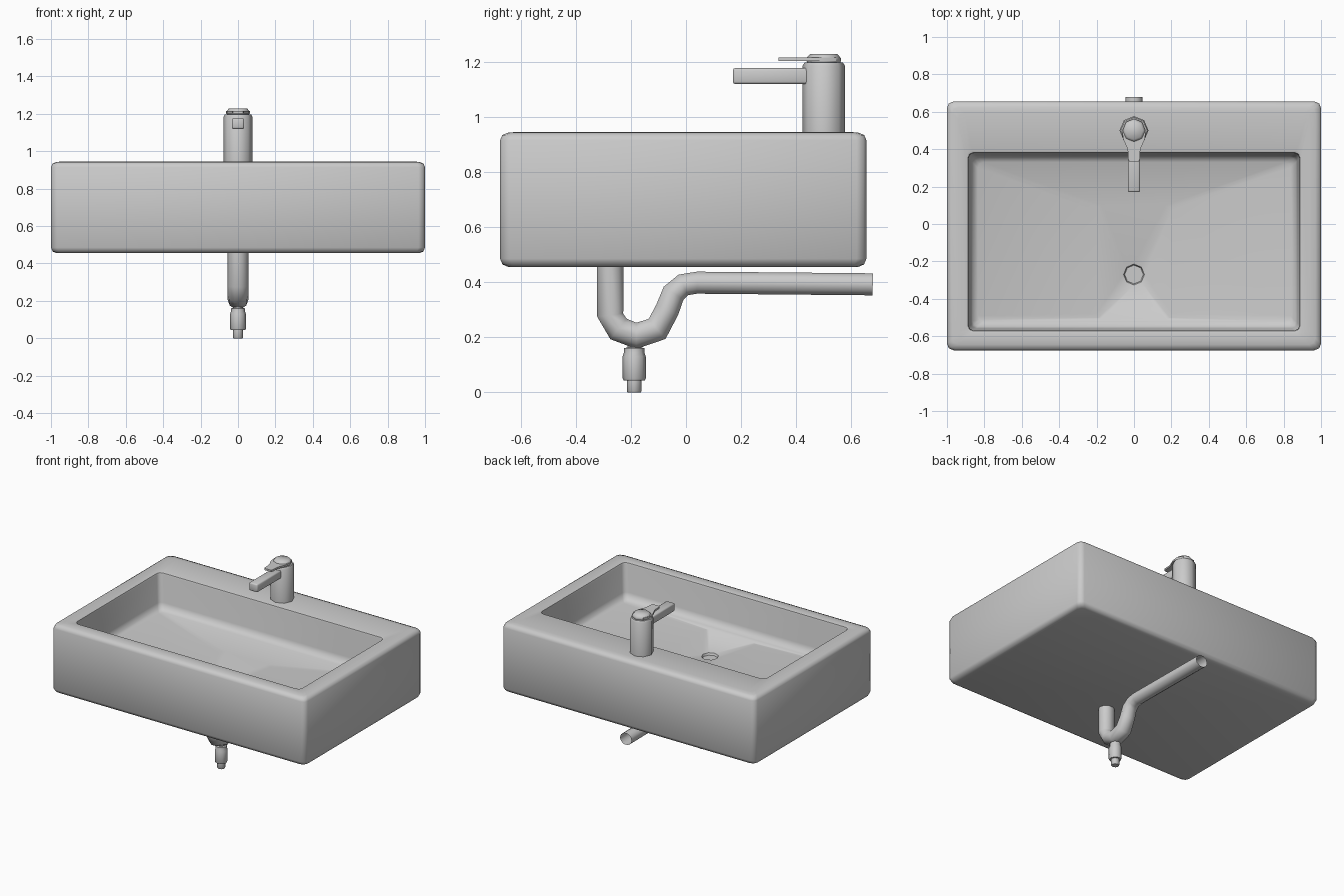
import bpy, bmesh
from math import sin, cos, pi, radians
from mathutils import Vector

if "Cube" in bpy.data.objects:
    bpy.data.objects.remove(bpy.data.objects["Cube"])


def finish(name, bm):
    bmesh.ops.remove_doubles(bm, verts=bm.verts, dist=0.0005)
    bmesh.ops.recalc_face_normals(bm, faces=bm.faces)
    me = bpy.data.meshes.new(name)
    bm.to_mesh(me)
    bm.free()
    ob = bpy.data.objects.new(name, me)
    bpy.context.collection.objects.link(ob)
    bpy.ops.object.select_all(action='DESELECT')
    ob.select_set(True)
    bpy.context.view_layer.objects.active = ob
    bpy.ops.object.shade_smooth_by_angle(angle=radians(50))
    return ob


def loft(name, rings, cap=True):
    bm = bmesh.new()
    rows = [[bm.verts.new(p) for p in r] for r in rings]
    for a, b in zip(rows, rows[1:]):
        n = len(a)
        for i in range(n):
            j = (i + 1) % n
            bm.faces.new((a[i], a[j], b[j], b[i]))
    if cap:
        bm.faces.new(rows[0])
        bm.faces.new(rows[-1])
    return finish(name, bm)


def rrect(x, y0, y1, r, z, n=2):
    """Rounded rectangle ring, symmetric in x."""
    pts = []
    corners = ((x - r, y1 - r), (r - x, y1 - r), (r - x, y0 + r), (x - r, y0 + r))
    for k, (cx, cy) in enumerate(corners):
        for i in range(n + 1):
            a = (k + i / n) * pi / 2
            pts.append((cx + r * cos(a), cy + r * sin(a), z))
    return pts


def lathe(name, y, profile, n=8):
    return loft(name, [[(r * cos(2 * pi * i / n), y + r * sin(2 * pi * i / n), z)
                        for i in range(n)] for r, z in profile])


# Basin: outer shell, rim, inner walls, and floor falling to the drain
rings = []
for inset, z in ((.03, .455), (.009, .464), (0, .485), (0, .915), (.008, .934), (.03, .943), (.06, .945)):
    rings.append(rrect(1 - inset, -.675 + inset, .655 - inset, .035, z))
for inset, z in ((-.012, .945), (-.003, .941), (0, .93), (.012, .74), (.022, .705), (.05, .69)):
    rings.append(rrect(.885 - inset, -.57 + inset, .38 - inset, .03, z))
rings.append(rrect(.2, -.51, .1, .03, .672))
for r, z in ((.056, .62), (.05, .605)):
    rings.append(rrect(r, -.27 - r, -.27 + r, r - .0001, z))
loft("basin", rings)

# Faucet body and cap
lathe("faucet_body", .5, [(.077, .94), (.077, 1.185), (.07, 1.197)])
lathe("handle_cap", .5, [(.055, 1.19), (.063, 1.203), (.063, 1.213), (.048, 1.229)])

# Lever: flat tongue widening into the cap
outline = [(.026, .335), (.031, .345), (.034, .40), (.058, .455), (.063, .5), (.045, .545)]
outline += [(-x, y) for x, y in reversed(outline)]
loft("handle_lever", [[(x, y, z) for x, y in outline] for z in (1.203, 1.216)])

# Spout
bm = bmesh.new()
bmesh.ops.create_cube(bm, size=1)
for v in bm.verts:
    v.co = Vector((v.co.x * .066, .315 + v.co.y * .29, 1.148 + v.co.z * .058))
bmesh.ops.bevel(bm, geom=bm.edges[:], offset=.009, segments=2, profile=.5, affect='EDGES')
finish("spout", bm)

# Waste pipe with trap bend: (y, z, radius) path swept in the x = 0 plane
path = [(-.275, .47, .05), (-.275, .28, .05), (-.245, .23, .05), (-.18, .205, .05),
        (-.105, .23, .05), (-.068, .30, .046), (-.045, .36, .045), (-.01, .39, .043),
        (.04, .398, .042), (.678, .392, .042)]
rings = []
for i, (y, z, r) in enumerate(path):
    a, b = path[max(i - 1, 0)], path[min(i + 1, len(path) - 1)]
    t = Vector((0, b[0] - a[0], b[1] - a[1])).normalized()
    nrm = Vector((0, -t.z, t.y))
    rings.append([Vector((0, y, z)) + r * (cos(k * pi / 5) * Vector((1.1, 0, 0)) + sin(k * pi / 5) * nrm)
                  for k in range(10)])
loft("waste_pipe", rings, cap=False)

# Trap cleanout plug
lathe("trap_cleanout", -.188, [(.024, 0), (.027, .004), (.027, .043), (.038, .043), (.042, .05),
                               (.042, .13), (.037, .145), (.037, .16), (.025, .163), (.025, .19)])
